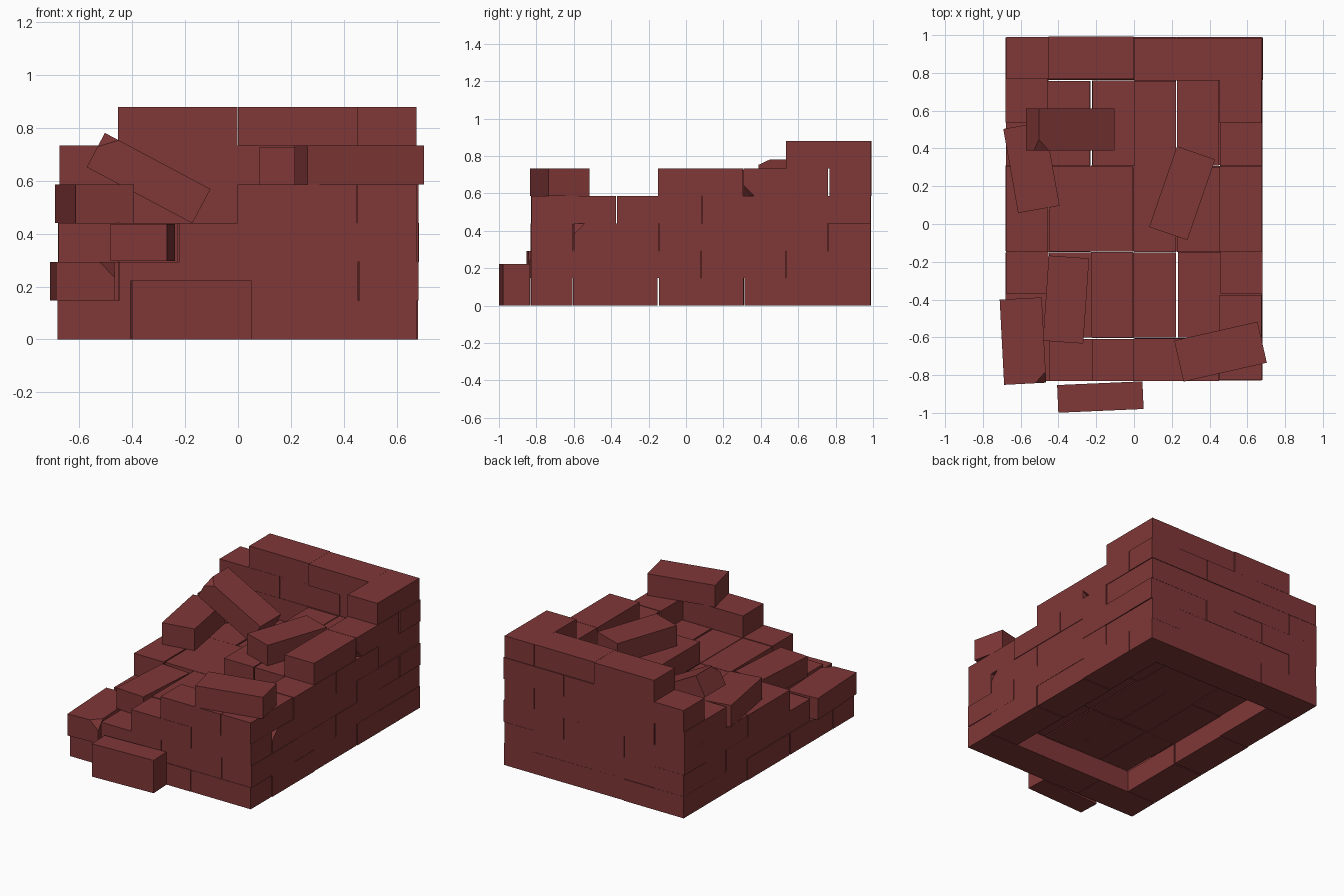
import bpy, bmesh, math, random
from mathutils import Matrix, Vector

if "Cube" in bpy.data.objects:
    bpy.data.objects.remove(bpy.data.objects["Cube"])

random.seed(4)
L, W, H = 0.452, 0.223, 0.1465        # brick length, width, height
X = [-0.68 + 0.2267 * i for i in range(7)]    # half-brick grid lines across
Y = [-0.83 + 0.2275 * i for i in range(9)]    # half-brick grid lines deep

red = bpy.data.materials.new("brick_red")
red.diffuse_color = (0.215, 0.038, 0.038, 1)
red.use_nodes = True
red.node_tree.nodes["Principled BSDF"].inputs["Base Color"].default_value = red.diffuse_color


def brick(name, center, size, rot=(0, 0, 0), chip=None):
    """One box brick; chip = corner signs of a broken-off corner."""
    bm = bmesh.new()
    bmesh.ops.create_cube(bm, size=1)
    bmesh.ops.scale(bm, vec=size, verts=bm.verts)
    if chip:
        n = Vector(chip).normalized()
        corner = Vector([s * c / 2 for s, c in zip(size, chip)])
        cut = bmesh.ops.bisect_plane(bm, geom=bm.verts[:] + bm.edges[:] + bm.faces[:],
                                     plane_co=corner - n * 0.034, plane_no=n, clear_outer=True)
        edges = [e for e in cut["geom_cut"] if isinstance(e, bmesh.types.BMEdge)]
        bmesh.ops.contextual_create(bm, geom=edges)
        bmesh.ops.recalc_face_normals(bm, faces=bm.faces)
    me = bpy.data.meshes.new(name)
    bm.to_mesh(me)
    bm.free()
    me.materials.append(red)
    ob = bpy.data.objects.new(name, me)
    ob.location = center
    ob.rotation_euler = [math.radians(a) for a in rot]
    bpy.context.collection.objects.link(ob)


def laid(name, layer, ix, iy, along, chip=None):
    """Brick on the grid, starting at grid cell (ix, iy), running along x or y."""
    nx, ny = (2, 1) if along == "x" else (1, 2)
    j = lambda: random.uniform(-0.004, 0.004)
    c = ((X[ix] + X[ix + nx]) / 2 + j(), (Y[iy] + Y[iy + ny]) / 2 + j(), H * (layer + 0.5))
    brick(name, c, (L, W, H) if along == "x" else (W, L, H), chip=chip)


# Walls: per layer, start cells of the bricks still standing
front = {0: [0, 2, 4], 1: [1, 3], 2: [2, 4], 3: [3]}
back = {0: [0, 2, 4], 1: [1, 3], 2: [0, 2, 4], 3: [1, 3], 4: [0, 2, 4], 5: [1, 3]}
left = {0: [1, 3, 5], 1: [2, 4, 6], 2: [3, 5], 3: [6]}
right = {0: [1, 3, 5], 1: [0, 2, 4, 6], 2: [1, 3, 5], 3: [0, 2, 4, 6], 4: [3, 5], 5: [6]}
chips = {(2, 1): (1, -1, 1), (4, 5): (1, -1, -1)}    # broken corners, right wall

for layer in range(6):
    for i in front.get(layer, []):
        laid("front_wall_brick", layer, i, 0, "x")
    for i in back.get(layer, []):
        laid("back_wall_brick", layer, i, 7, "x")
    for i in left.get(layer, []):
        laid("left_wall_brick", layer, 0, i, "y")
    for i in right.get(layer, []):
        laid("right_wall_brick", layer, 5, i, "y", chips.get((layer, i)))

# Core fill: stepped up towards the back right, open below the first layer
for col in range(1, 5):
    for row in (1, 3, 5):
        top = 3 if col >= 3 and row >= 3 else 1 if (col, row) == (1, 1) else 2
        for layer in range(1, top + 1):
            laid("core_brick", layer, col, row, "y")

# Loose bricks lying on the pile
brick("loose_brick_front_left", (-0.588, -0.62, 1.5 * H), (W, L, H), (0, 0, 3), (1, -1, 1))
brick("loose_brick_step", (-0.36, -0.40, 2.5 * H), (W * 0.96, L, H * 0.96), (0, 0, -4))
brick("loose_brick_left", (-0.543, 0.30, 3.5 * H), (W, L, H), (0, 0, 10))
brick("loose_brick_middle", (0.255, 0.163, 4.5 * H - 0.003), (W * 0.96, L, H * 0.95), (0, 0, -19))
brick("loose_brick_front_right", (0.458, -0.676, 4.5 * H), (L, W, H), (0, 0, 12.8))
brick("tilted_brick", (-0.338, 0.50, 0.61), (L, W, H), (0, 28, 0), (-1, -1, 1))
brick("fallen_brick", (-0.178, -0.916, W / 2), (L, H, W), (0, 0, 2.5))
